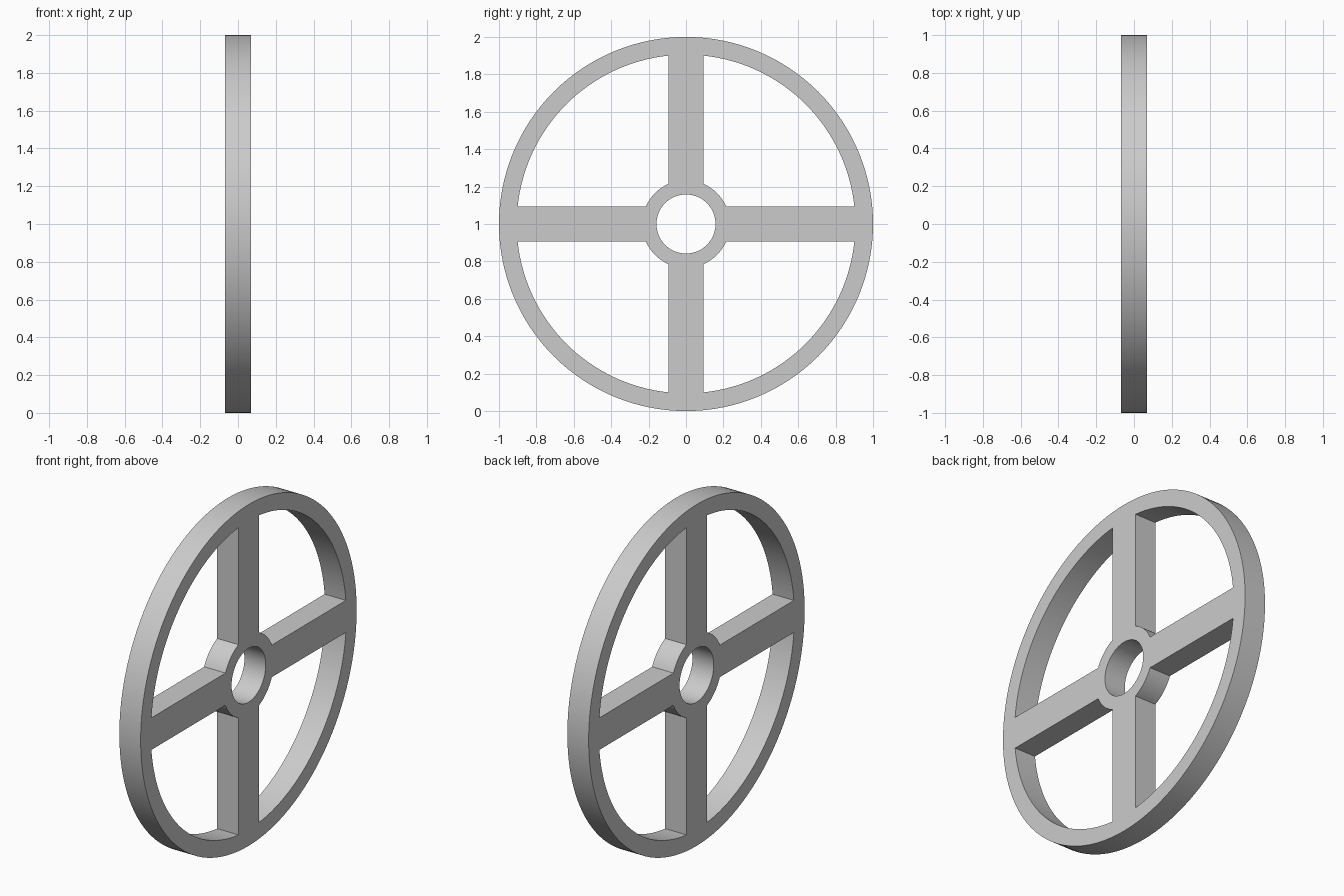
import bpy
import bmesh
from math import asin, cos, sin, pi

cube = bpy.data.objects.get("Cube")
if cube:
    bpy.data.objects.remove(cube)

RIM_OUT, RIM_IN = 1.0, 0.905
HUB_OUT, HUB_IN = 0.234, 0.158
SPOKE_HALF = 0.094
HALF_DEPTH = 0.069
SEGMENTS = 128

# Grey cast metal
grey = bpy.data.materials.new("grey metal")
grey.use_nodes = True
colour = (0.6, 0.6, 0.6, 1)
grey.diffuse_color = colour
grey.node_tree.nodes["Principled BSDF"].inputs["Base Color"].default_value = colour


def arc(radius, start, end, steps):
    """Points in the wheel plane, both ends included."""
    angles = [start + (end - start) * i / steps for i in range(steps + 1)]
    return [(radius * cos(a), radius * sin(a)) for a in angles]


def add_loop(bm, points):
    verts = [bm.verts.new((-HALF_DEPTH, y, z + RIM_OUT)) for y, z in points]
    for i, v in enumerate(verts):
        bm.edges.new((verts[i - 1], v))


bm = bmesh.new()

# Rim outline and axle hole
add_loop(bm, arc(RIM_OUT, 0, 2 * pi, SEGMENTS)[:-1])
add_loop(bm, arc(HUB_IN, 0, 2 * pi, SEGMENTS // 2)[:-1])

# Four openings, which leave the spokes and the hub between them
rim_a = asin(SPOKE_HALF / RIM_IN)
hub_a = asin(SPOKE_HALF / HUB_OUT)
for quarter in range(4):
    low, high = quarter * pi / 2, (quarter + 1) * pi / 2
    add_loop(bm, arc(RIM_IN, low + rim_a, high - rim_a, SEGMENTS // 4)
             + arc(HUB_OUT, high - hub_a, low + hub_a, SEGMENTS // 8))

# Fill the outline and give it thickness
bmesh.ops.triangle_fill(bm, edges=bm.edges[:], use_beauty=True, normal=(1, 0, 0))
grown = bmesh.ops.extrude_face_region(bm, geom=bm.faces[:], use_keep_orig=True)
moved = [g for g in grown["geom"] if isinstance(g, bmesh.types.BMVert)]
bmesh.ops.translate(bm, verts=moved, vec=(2 * HALF_DEPTH, 0, 0))
bmesh.ops.recalc_face_normals(bm, faces=bm.faces[:])

mesh = bpy.data.meshes.new("spoked_wheel")
bm.to_mesh(mesh)
bm.free()
mesh.materials.append(grey)
wheel = bpy.data.objects.new("spoked_wheel", mesh)
bpy.context.collection.objects.link(wheel)

# Smooth curved walls, crisp corners
bpy.ops.object.select_all(action="DESELECT")
wheel.select_set(True)
bpy.context.view_layer.objects.active = wheel
bpy.ops.object.shade_smooth_by_angle(angle=pi / 6)
